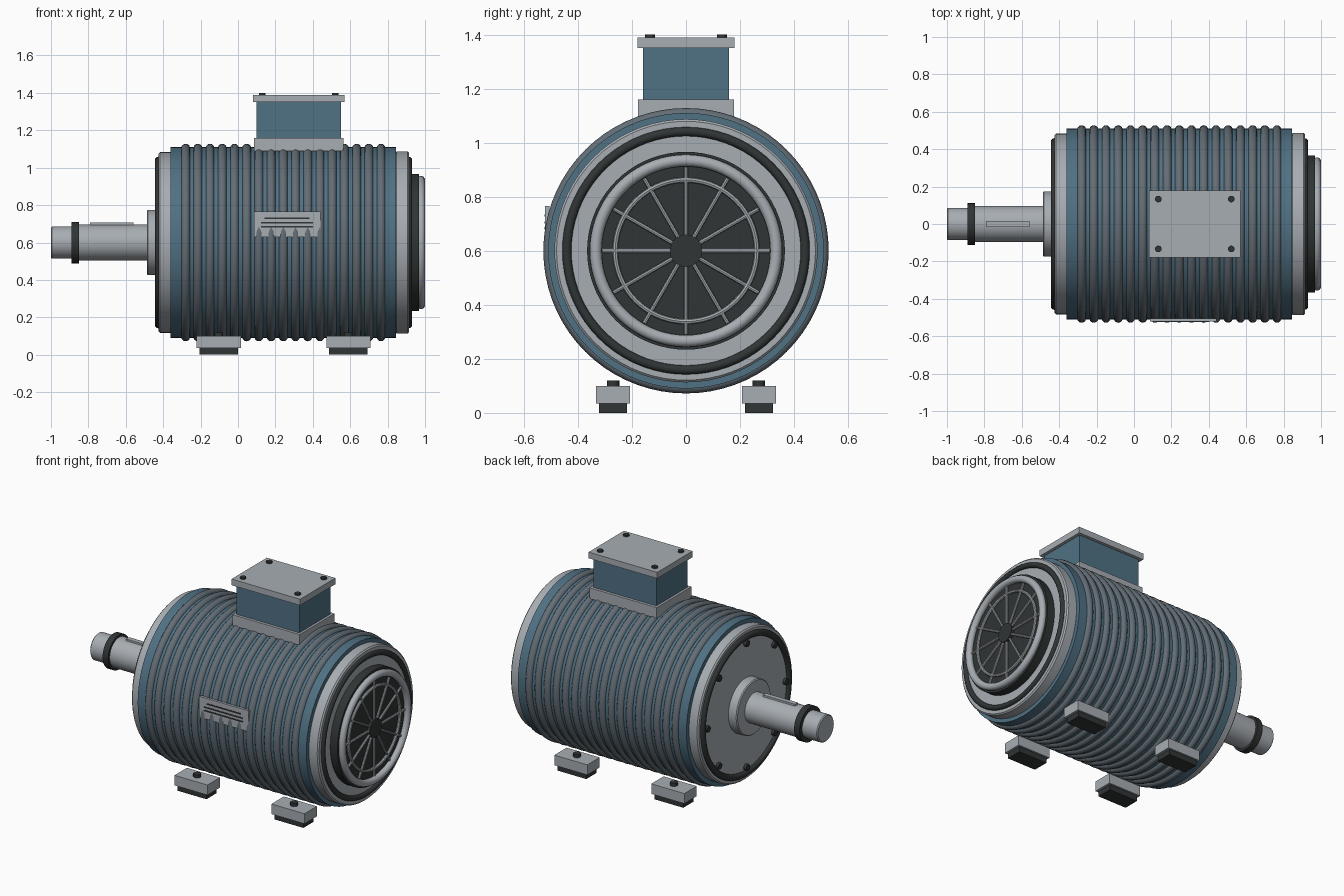
import bpy, bmesh
from math import pi, sin, cos, radians
from mathutils import Matrix, Vector

cube = bpy.data.objects.get("Cube")
if cube:
    bpy.data.objects.remove(cube, do_unlink=True)

AXIS_Z = 0.6


def material(name, rgb):
    m = bpy.data.materials.new(name)
    m.use_nodes = True
    m.diffuse_color = (*rgb, 1)
    bsdf = next(n for n in m.node_tree.nodes if n.type == 'BSDF_PRINCIPLED')
    bsdf.inputs["Base Color"].default_value = (*rgb, 1)
    return m


LIGHT = material("light grey metal", (0.39, 0.42, 0.45))
BLUE = material("blue paint", (0.08, 0.165, 0.23))
RIB = material("rib grey", (0.125, 0.155, 0.18))
DARK = material("dark rubber", (0.03, 0.035, 0.035))


def finish(bm, name, mat, smooth=True):
    bmesh.ops.recalc_face_normals(bm, faces=bm.faces[:])
    mesh = bpy.data.meshes.new(name)
    bm.to_mesh(mesh)
    bm.free()
    mesh.materials.append(mat)
    ob = bpy.data.objects.new(name, mesh)
    bpy.context.collection.objects.link(ob)
    if smooth:
        bpy.ops.object.select_all(action='DESELECT')
        ob.select_set(True)
        bpy.context.view_layer.objects.active = ob
        bpy.ops.object.shade_smooth_by_angle(angle=radians(35))
    return ob


def lathe(name, profile, mat, closed=False, steps=72):
    """Spin (x, radius) points around the motor axis."""
    bm = bmesh.new()
    verts = [bm.verts.new((x, 0, r)) for x, r in profile]
    pairs = list(zip(verts, verts[1:]))
    if closed:
        pairs.append((verts[-1], verts[0]))
    edges = [bm.edges.new(p) for p in pairs]
    bmesh.ops.spin(bm, geom=verts + edges, cent=(0, 0, 0), axis=(1, 0, 0),
                   angle=2 * pi, steps=steps, use_merge=True)
    bmesh.ops.remove_doubles(bm, verts=bm.verts[:], dist=1e-5)
    bmesh.ops.translate(bm, verts=bm.verts[:], vec=(0, 0, AXIS_Z))
    return finish(bm, name, mat)


def drum(name, x0, x1, r, mat, bevel=0.0):
    b = bevel
    pts = [(x0, 0), (x0, r - b), (x0 + b, r), (x1 - b, r), (x1, r - b), (x1, 0)]
    if not b:
        pts = [(x0, 0), (x0, r), (x1, r), (x1, 0)]
    return lathe(name, pts, mat)


def ring(name, x, major, minor, mat, sides=12):
    pts = [(x + minor * cos(2 * pi * i / sides), major + minor * sin(2 * pi * i / sides))
           for i in range(sides)]
    return lathe(name, pts, mat, closed=True)


def box(name, lo, hi, mat):
    lo, hi = Vector(lo), Vector(hi)
    bm = bmesh.new()
    bmesh.ops.create_cube(bm, size=1, matrix=Matrix.Translation((lo + hi) / 2)
                          @ Matrix.Diagonal((*(hi - lo), 1)))
    return finish(bm, name, mat, smooth=False)


def rod(name, centre, r, length, mat, axis='Z', segments=12):
    turn = Matrix.Rotation(pi / 2, 4, 'Y') if axis == 'X' else Matrix()
    bm = bmesh.new()
    bmesh.ops.create_cone(bm, cap_ends=True, segments=segments, radius1=r, radius2=r,
                          depth=length, matrix=Matrix.Translation(centre) @ turn)
    return finish(bm, name, mat)


# Housing with cooling ribs
drum("housing", -0.36, 0.845, 0.51, BLUE)
for i in range(17):
    ring(f"cooling_rib_{i}", -0.28 + i * 0.0653, 0.504, 0.024, RIB)

# End covers and their seals
drum("drive_end_cover", -0.425, -0.35, 0.483, LIGHT, 0.008)
drum("fan_end_cover", 0.84, 0.915, 0.487, LIGHT, 0.008)
ring("drive_end_seal", -0.425, 0.439, 0.02, DARK)
ring("fan_end_seal", 0.914, 0.441, 0.017, DARK)

# Drive end: hub, stepped shaft, collar, key and cover bolts
drum("shaft_hub", -0.487, -0.42, 0.175, LIGHT, 0.006)
drum("shaft", -0.87, -0.48, 0.096, LIGHT)
drum("shaft_tip", -1.0, -0.86, 0.086, LIGHT, 0.006)
drum("shaft_collar", -0.89, -0.85, 0.111, DARK)
box("shaft_key", (-0.79, -0.015, AXIS_Z + 0.08), (-0.56, 0.015, AXIS_Z + 0.107), LIGHT)
for i in range(8):
    a = i * pi / 4
    rod(f"cover_bolt_{i}", (-0.432, 0.4 * sin(a), AXIS_Z + 0.4 * cos(a)),
        0.02, 0.024, DARK, 'X')

# Fan end: dark cowl, rim and spoked grille
drum("fan_cowl", 0.9, 0.967, 0.366, DARK)
ring("fan_rim", 0.978, 0.334, 0.022, LIGHT, 16)
ring("grille_ring", 0.974, 0.262, 0.01, LIGHT, 8)
drum("grille_hub", 0.96, 0.986, 0.06, DARK)
for i in range(12):
    a = i * pi / 6
    bm = bmesh.new()
    bmesh.ops.create_cone(bm, cap_ends=True, segments=8, radius1=0.008, radius2=0.008,
                          depth=0.27, matrix=Matrix.Translation((0.974, 0, AXIS_Z))
                          @ Matrix.Rotation(a, 4, 'X') @ Matrix.Translation((0, 0, 0.175)))
    finish(bm, f"grille_spoke_{i}", LIGHT)

# Terminal box on top
box("terminal_base", (0.085, -0.178, 1.09), (0.565, 0.178, 1.16), LIGHT)
box("terminal_box", (0.1, -0.16, 1.15), (0.55, 0.16, 1.355), BLUE)
box("terminal_lid", (0.08, -0.18, 1.35), (0.57, 0.18, 1.39), LIGHT)
for x in (0.13, 0.52):
    for y in (-0.133, 0.133):
        rod("lid_bolt", (x, y, 1.39), 0.018, 0.02, DARK)

# Four feet with rubber pads and bolts
for x in (-0.103, 0.59):
    for y in (-0.27, 0.27):
        box("foot", (x - 0.118, y - 0.063, 0.035), (x + 0.118, y + 0.063, 0.1), LIGHT)
        box("foot_pad", (x - 0.103, y - 0.052, 0), (x + 0.103, y + 0.052, 0.036), DARK)
        rod("foot_bolt", (x, y, 0.108), 0.023, 0.024, DARK)

# Rating plate with engraved lines
box("rating_plate", (0.085, -0.521, 0.63), (0.44, -0.505, 0.765), LIGHT)
for z, w in ((0.73, 0.12), (0.705, 0.14), (0.683, 0.14)):
    box("plate_line", (0.262 - w, -0.524, z - 0.004), (0.262 + w, -0.519, z + 0.004), DARK)
